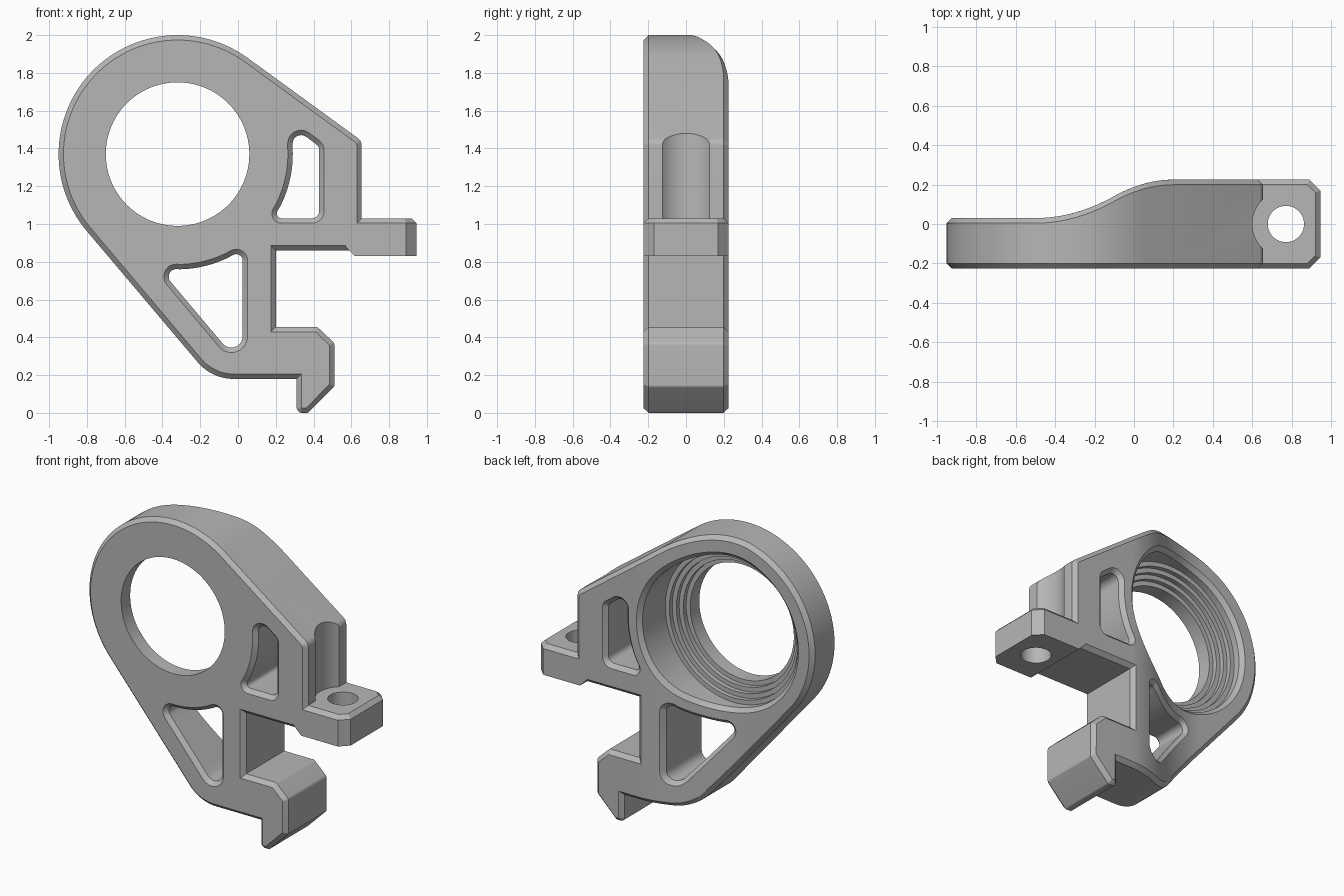
import bpy, bmesh, math
from mathutils import Vector

if "Cube" in bpy.data.objects:
    bpy.data.objects.remove(bpy.data.objects["Cube"])

grey = bpy.data.materials.new("plain grey")
grey.use_nodes = True
grey.diffuse_color = (0.47, 0.47, 0.47, 1)
grey.node_tree.nodes["Principled BSDF"].inputs["Base Color"].default_value = grey.diffuse_color

HALF = 0.225             # half the full thickness
CHAMFER = 0.026
RING = Vector((-0.32, 1.37))


def arc(centre, radius, start, end, steps):
    angles = [math.radians(start + (end - start) * i / steps) for i in range(steps + 1)]
    return [(centre[0] + radius * math.cos(a), centre[1] + radius * math.sin(a)) for a in angles]


def circle(centre, radius, steps=96):
    return arc(centre, radius, 0, 360, steps)[:-1]


def rounded(corners, steps=7):
    """Polygon whose corners may carry a fillet radius as third value."""
    points = []
    for i, corner in enumerate(corners):
        p = Vector(corner[:2])
        if len(corner) < 3:
            points.append(p)
            continue
        u = (Vector(corners[i - 1][:2]) - p).normalized()
        v = (Vector(corners[(i + 1) % len(corners)][:2]) - p).normalized()
        half = u.angle(v) / 2
        centre = p + (u + v).normalized() * corner[2] / math.sin(half)
        tangent = corner[2] / math.tan(half)
        a, b = p + u * tangent - centre, p + v * tangent - centre
        sweep = a.angle(b)
        for k in range(steps + 1):
            t = k / steps
            points.append(centre + (a * math.sin((1 - t) * sweep) + b * math.sin(t * sweep)) / math.sin(sweep))
    return points


def inset(points, distance):
    """Mitred offset of a counter-clockwise loop, positive is inward."""
    result = []
    pts = [Vector(p) for p in points]
    for i, p in enumerate(pts):
        d1 = (p - pts[i - 1]).normalized()
        d2 = (pts[(i + 1) % len(pts)] - p).normalized()
        n1, n2 = Vector((-d1.y, d1.x)), Vector((-d2.y, d2.x))
        result.append(p + (n1 + n2) * distance / (1 + n1.dot(n2)))
    return result


def loft(stacks, place, normal):
    """Wall every stack of (loop, height) rings, then cap both ends around the holes."""
    bm = bmesh.new()
    ends = [[], []]
    for stack in stacks:
        rings = [[bm.verts.new(place(p, h)) for p in loop] for loop, h in stack]
        n = len(rings[0])
        for low, high in zip(rings, rings[1:]):
            for i in range(n):
                j = (i + 1) % n
                bm.faces.new((low[i], low[j], high[j], high[i]))
        for end, ring in zip(ends, (rings[0], rings[-1])):
            end += [bm.edges.get((ring[i - 1], ring[i])) for i in range(n)]
    for end in ends:
        bmesh.ops.triangle_fill(bm, edges=end, use_beauty=True, normal=normal)
    return bm


def finish(bm, name):
    bmesh.ops.recalc_face_normals(bm, faces=bm.faces)
    mesh = bpy.data.meshes.new(name)
    bm.to_mesh(mesh)
    bm.free()
    obj = bpy.data.objects.new(name, mesh)
    bpy.context.collection.objects.link(obj)
    mesh.materials.append(grey)
    return obj


def smooth(obj):
    bpy.ops.object.select_all(action='DESELECT')
    obj.select_set(True)
    bpy.context.view_layer.objects.active = obj
    bpy.ops.object.shade_smooth_by_angle(angle=math.radians(25))


def back_surface(x):
    """Back of the body: thin at the ring, sweeping out to full thickness."""
    start, middle, end, thin = -0.5, -0.1, 0.2, 0.03
    slope = 2 * (HALF - thin) / (end - start)
    if x <= start:
        return thin
    if x < middle:
        return thin + slope * (x - start) ** 2 / (2 * (middle - start))
    if x < end:
        return HALF - slope * (end - x) ** 2 / (2 * (end - middle))
    return HALF


# Body outline: ring, sloping sides, hook and jaw
outline = rounded(
    arc(RING, 0.63, 54, 220, 56)
    + arc((-0.023, 0.43), 0.25, 220, 270, 12)
    + [(0.31, 0.18), (0.31, 0, 0.03), (0.37, 0, 0.02), (0.51, 0.14, 0.02),
       (0.51, 0.37, 0.03), (0.42, 0.455, 0.03), (0.2, 0.455), (0.2, 0.86),
       (0.655, 0.86), (0.655, 1.44, 0.05)])

# Two lightening pockets that follow the ring
upper_pocket = rounded(
    [(0.43, 1.03, 0.04), (0.43, 1.41, 0.04), (0.29, 1.515, 0.045)]
    + arc(RING, 0.61, 3, -27, 12) + [(0.186, 1.03, 0.025)])
lower_pocket = rounded(
    [(0.025, 0.241, 0.06), (0.025, 0.867, 0.035)]
    + arc(RING, 0.61, -63, -89, 10) + [(-0.42, 0.77, 0.04)])


def chamfered(loop, distance):
    edge = inset(loop, distance)
    return [(edge, -HALF), (loop, CHAMFER - HALF), (loop, HALF - CHAMFER), (edge, HALF)]


# Stepped bore: radius and depth from front to back
bore = [(circle(RING, r), y) for r, y in (
    (0.38, -HALF), (0.38, -0.13), (0.41, -0.13), (0.41, -0.1), (0.44, -0.1),
    (0.44, -0.07), (0.47, -0.07), (0.47, -0.04), (0.5, -0.04),
    (0.5, HALF - CHAMFER), (0.5 + CHAMFER, HALF))]

bm = loft([chamfered(outline, CHAMFER), chamfered(upper_pocket, -CHAMFER),
           chamfered(lower_pocket, -CHAMFER), bore],
          lambda p, h: (p[0], h, p[1]), (0, 1, 0))

# Slice across the sweep and pull the back onto its curve
for i in range(21):
    bmesh.ops.bisect_plane(bm, geom=bm.verts[:] + bm.edges[:] + bm.faces[:], dist=1e-5,
                           plane_co=(-0.5 + 0.035 * i, 0, 0), plane_no=(1, 0, 0))
for v in bm.verts:
    if v.co.y > 0.1:
        v.co.y += back_surface(v.co.x) - HALF
body = finish(bm, "bracket_body")

# Screw driver clearance groove above the tab
HOLE = Vector((0.77, 0))
cutter = finish(loft([[(circle(HOLE, 0.17, 64), 1.03), (circle(HOLE, 0.17, 64), 1.7)]],
                     lambda p, h: (p[0], p[1], h), (0, 0, 1)), "groove_cutter")
cutter.hide_render = True
groove = body.modifiers.new("groove", 'BOOLEAN')
groove.operation = 'DIFFERENCE'
groove.solver = 'EXACT'
groove.object = cutter
bpy.ops.object.select_all(action='DESELECT')
body.select_set(True)
bpy.context.view_layer.objects.active = body
bpy.ops.object.modifier_apply(modifier="groove")
bpy.data.objects.remove(cutter)
smooth(body)


# Mounting tab with a screw hole
def tab_loop(left):
    end, cut = 0.945, 0.055
    return [(left, -HALF), (end - cut, -HALF), (end, cut - HALF),
            (end, HALF - cut), (end - cut, HALF), (left, HALF)]


tab_sides = [(tab_loop(0.62), 0.83), (tab_loop(0.57), 0.88), (tab_loop(0.57), 1.03 - CHAMFER),
             (inset(tab_loop(0.57), CHAMFER), 1.03)]
tab_hole = [(circle(HOLE, 0.092, 48), z) for z in (0.83, 1.03)]
tab = finish(loft([tab_sides, tab_hole], lambda p, h: (p[0], p[1], h), (0, 0, 1)), "mounting_tab")
smooth(tab)
